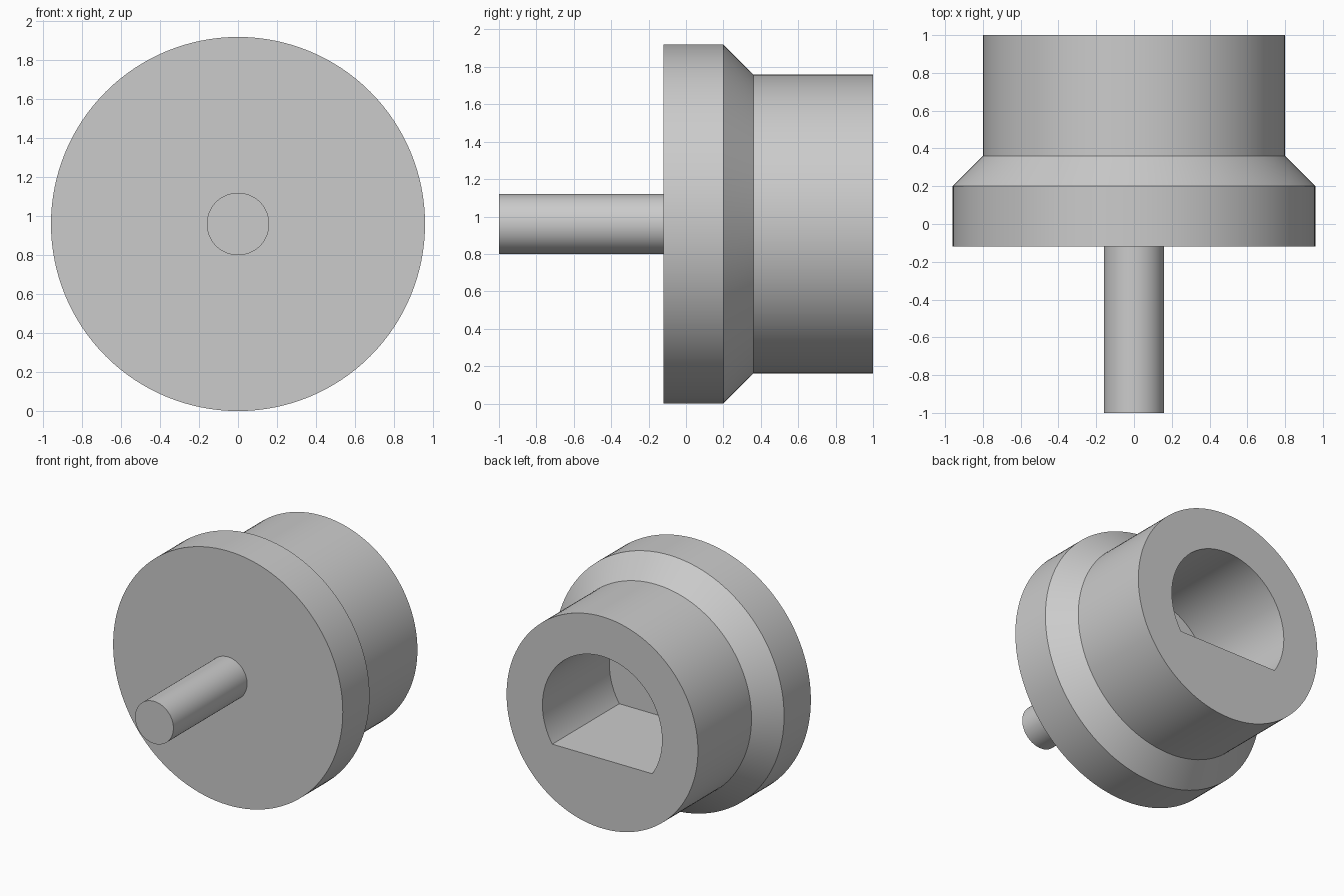
import bpy, bmesh, math

SEGMENTS = 128
AXIS_Z = 0.96

if "Cube" in bpy.data.objects:
    bpy.data.objects.remove(bpy.data.objects["Cube"], do_unlink=True)

grey = bpy.data.materials.new("plain grey")
grey.use_nodes = True
grey.diffuse_color = (0.6, 0.6, 0.6, 1)
grey.node_tree.nodes["Principled BSDF"].inputs["Base Color"].default_value = (0.6, 0.6, 0.6, 1)


def circle(radius, start=0.0, sweep=math.tau, count=SEGMENTS):
    """Points (x, z) along an arc about the axis."""
    return [(radius * math.cos(start + sweep * i / count),
             radius * math.sin(start + sweep * i / count)) for i in range(count)]


def loft(name, sections):
    """Capped solid through outlines given as (y, points)."""
    bm = bmesh.new()
    rings = [[bm.verts.new((x, y, AXIS_Z + z)) for x, z in points] for y, points in sections]
    for a, b in zip(rings, rings[1:]):
        for i in range(len(a)):
            j = (i + 1) % len(a)
            bm.faces.new((a[i], a[j], b[j], b[i]))
    bm.faces.new(rings[0])
    bm.faces.new(rings[-1])
    bmesh.ops.recalc_face_normals(bm, faces=bm.faces)
    mesh = bpy.data.meshes.new(name)
    bm.to_mesh(mesh)
    bm.free()
    mesh.materials.append(grey)
    obj = bpy.data.objects.new(name, mesh)
    bpy.context.collection.objects.link(obj)
    return obj


def activate(obj):
    bpy.ops.object.select_all(action="DESELECT")
    obj.select_set(True)
    bpy.context.view_layer.objects.active = obj


# Flange, chamfer and hub in one turned body
body = loft("flanged_hub", [(y, circle(r)) for y, r in
                            ((-0.12, 0.96), (0.2, 0.96), (0.36, 0.8), (1.0, 0.8))])

# Thin shaft at the front
shaft = loft("shaft", [(y, circle(0.16)) for y in (-1.0, -0.1)])

# Blind D-shaped bore, flat side down
bore_radius, flat_drop = 0.5, 0.275
dip = math.asin(flat_drop / bore_radius)
arc = circle(bore_radius, -dip, math.pi + 2 * dip)
arc.append((-bore_radius * math.cos(dip), -flat_drop))
cutter = loft("bore_cutter", [(0.2, arc), (1.2, arc)])
cutter.hide_render = True

cut = body.modifiers.new("bore", "BOOLEAN")
cut.operation = "DIFFERENCE"
cut.solver = "EXACT"
cut.object = cutter
activate(body)
bpy.ops.object.modifier_apply(modifier=cut.name)
bpy.data.objects.remove(cutter, do_unlink=True)

for part in (body, shaft):
    activate(part)
    bpy.ops.object.shade_smooth_by_angle(angle=math.radians(30))
